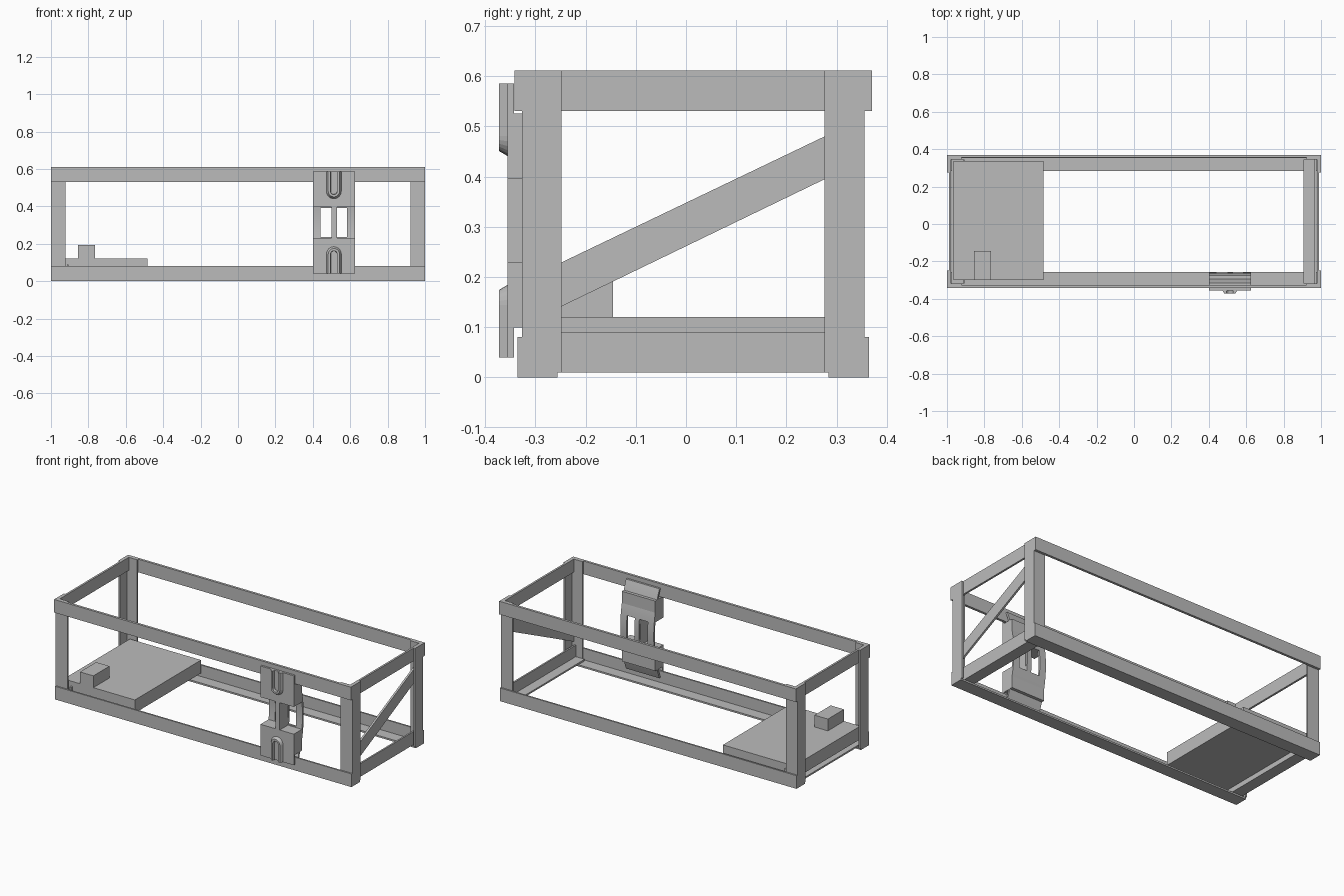
import bpy, bmesh, math

if "Cube" in bpy.data.objects:
    bpy.data.objects.remove(bpy.data.objects["Cube"])

steel = bpy.data.materials.new("grey_steel")
steel.diffuse_color = (0.5, 0.5, 0.5, 1)
steel.use_nodes = True
steel.node_tree.nodes["Principled BSDF"].inputs["Base Color"].default_value = steel.diffuse_color


def finish(name, bm):
    bmesh.ops.recalc_face_normals(bm, faces=bm.faces)
    mesh = bpy.data.meshes.new(name)
    bm.to_mesh(mesh)
    bm.free()
    mesh.materials.append(steel)
    ob = bpy.data.objects.new(name, mesh)
    bpy.context.collection.objects.link(ob)
    return ob


def prism(name, pts, axis, a, b):
    """Extrude a 2D profile along an axis: x takes (y,z), y takes (x,z), z takes (x,y)."""
    def place(p, t):
        return {"x": (t, p[0], p[1]), "y": (p[0], t, p[1]), "z": (p[0], p[1], t)}[axis]
    bm = bmesh.new()
    lo = [bm.verts.new(place(p, a)) for p in pts]
    hi = [bm.verts.new(place(p, b)) for p in pts]
    bm.faces.new(lo)
    bm.faces.new(hi)
    n = len(pts)
    for i in range(n):
        j = (i + 1) % n
        bm.faces.new((lo[i], lo[j], hi[j], hi[i]))
    return finish(name, bm)


def box(name, x, y, z):
    return prism(name, [(x[0], y[0]), (x[1], y[0]), (x[1], y[1]), (x[0], y[1])], "z", *z)


def angle(u, v, du, dv, w=0.08, t=0.01):
    """L profile with its corner at (u, v) and legs pointing along du and dv."""
    return [(u, v), (u + du * w, v), (u + du * w, v + dv * t), (u + du * t, v + dv * t),
            (u + du * t, v + dv * w), (u, v + dv * w)]


# long rails: angle iron below, flat bars above
prism("front_bottom_rail", angle(-0.336, 0, 1, 1), "x", -1, 1)
prism("back_bottom_rail", angle(0.364, 0, -1, 1), "x", -1, 1)
box("front_top_rail", (-1, 1), (-0.342, -0.327), (0.531, 0.611))
box("back_top_rail", (-1, 1), (0.355, 0.37), (0.531, 0.611))

# corner posts and end rails
for side, label in ((-1, "left"), (1, "right")):
    prism("front_post_" + label, angle(side, -0.327, -side, 1, 0.079), "z", 0.01, 0.611)
    prism("back_post_" + label, angle(side, 0.355, -side, -1, 0.079), "z", 0.01, 0.611)
    x = sorted((side * 0.978, side * 0.99))
    box("top_end_rail_" + label, x, (-0.317, 0.345), (0.531, 0.611))
    # same orientation on both ends, so the left ledge points outward
    web = 0.975 if side > 0 else -0.905
    prism("bottom_end_rail_" + label, [(web, 0.01), (web, 0.09), (web - 0.01, 0.09),
          (web - 0.01, 0.02), (web - 0.07, 0.02), (web - 0.07, 0.01)], "y", -0.317, 0.345)

# diagonal brace on the right end
prism("diagonal_brace", [(-0.317, 0.108), (0.345, 0.428), (0.345, 0.513), (-0.317, 0.196)],
      "x", 0.978, 0.99)

# deck and small block
box("deck", (-0.965, -0.485), (-0.30, 0.337), (0.04, 0.12))
box("deck_block", (-0.855, -0.765), (-0.30, -0.145), (0.12, 0.192))

# clamp: bowed shell behind the rails, made in slices to leave two windows
X0, X1, XC, ZC = 0.40, 0.625, 0.5125, 0.3125


def shell_y(z):
    return -0.26 - 0.055 * ((z - ZC) / 0.2725) ** 2


def shell(name, x, z, n):
    zs = [z[0] + (z[1] - z[0]) * i / n for i in range(n + 1)]
    outer = [(shell_y(q), q) for q in zs]
    inner = [(y - 0.012, q) for y, q in reversed(outer)]
    ob = prism(name, outer + inner, "x", *x)
    for o in bpy.context.selected_objects:
        o.select_set(False)
    ob.select_set(True)
    bpy.context.view_layer.objects.active = ob
    bpy.ops.object.shade_smooth_by_angle(angle=math.radians(25))


W0, W1 = 0.235, 0.392
shell("clamp_shell_lower", (X0, X1), (0.04, W0), 10)
shell("clamp_shell_upper", (X0, X1), (W1, 0.585), 10)
for i, xs in enumerate(((X0, 0.442), (0.50, 0.53), (0.583, X1))):
    shell("clamp_shell_strip_%d" % i, xs, (W0, W1), 8)

# clamp pads, spacers and hooks, mirrored about the middle height
for s, label in ((1, "upper"), (-1, "lower")):
    def zz(a, b):
        return sorted((ZC + s * a, ZC + s * b))
    box("clamp_pad_" + label, (X0, X1), (-0.355, -0.343), zz(0.083, 0.2725))
    box("clamp_spacer_" + label, (X0, X1), (-0.345, -0.275), zz(0.083, 0.213))
    # U-shaped hook with a sloped nose
    bm = bmesh.new()
    n = 12
    arc = [(math.cos(math.pi * i / n), math.sin(math.pi * i / n)) for i in range(n + 1)]
    path = [(1, 0, 1)] + [(c, q, 0) for c, q in arc] + [(-1, 0, 1)]
    rings = []
    for c, q, end in path:
        ring = []
        for r, y in ((0.041, -0.353), (0.03, -0.372), (0.018, -0.372), (0.016, -0.353)):
            z = 0.2725 if end else 0.168 - r * q
            ring.append(bm.verts.new((XC + r * c, y, ZC + s * z)))
        rings.append(ring)
    for a, b in zip(rings, rings[1:]):
        for i in range(4):
            j = (i + 1) % 4
            bm.faces.new((a[i], a[j], b[j], b[i]))
    bm.faces.new(rings[0])
    bm.faces.new(rings[-1])
    finish("clamp_hook_" + label, bm)

# bar joining the two pads
box("clamp_centre_bar", (0.50, 0.53), (-0.355, -0.275), (0.225, 0.40))
